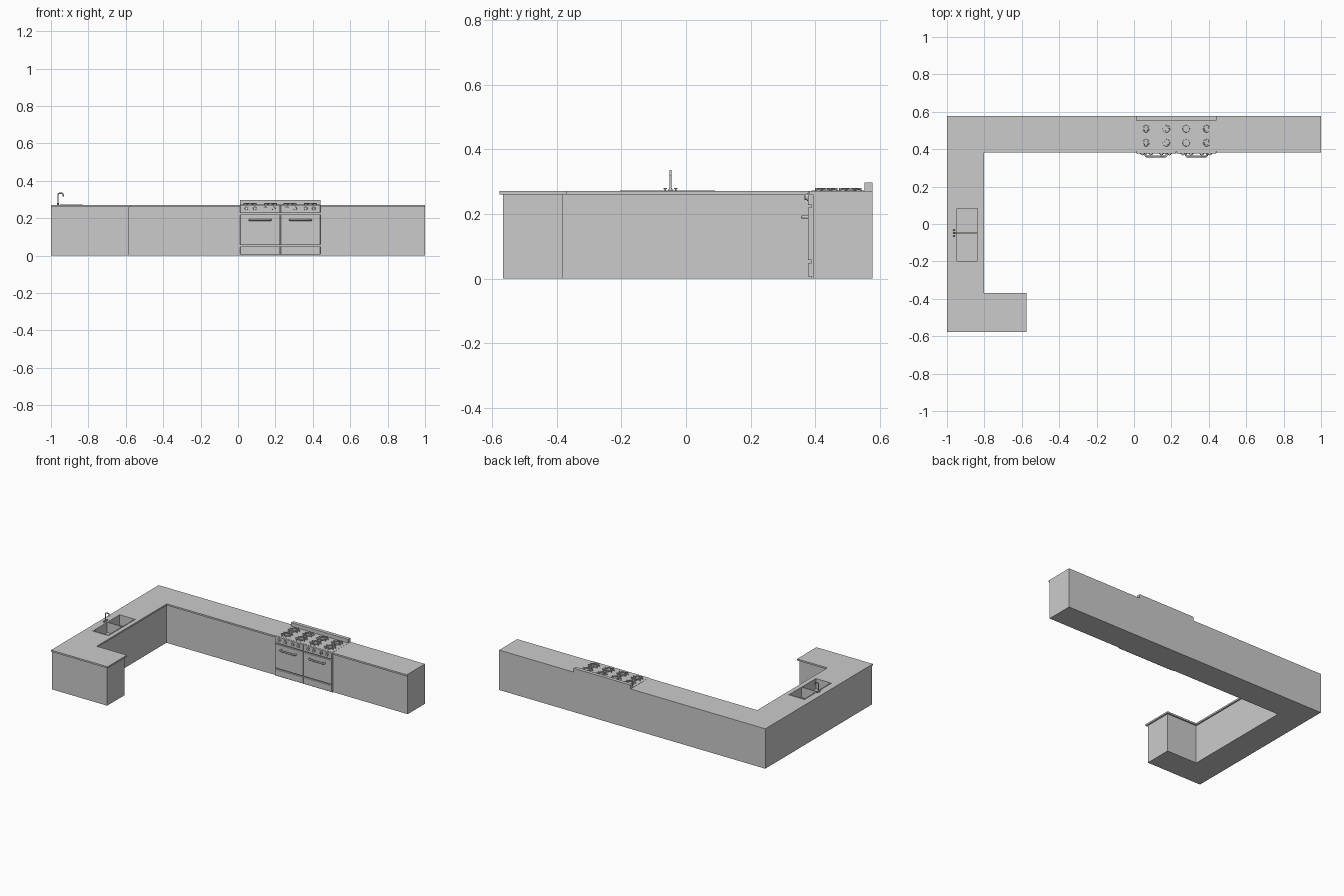
import bpy, bmesh, math
from mathutils import Vector, Matrix

if "Cube" in bpy.data.objects:
    bpy.data.objects.remove(bpy.data.objects["Cube"])


def finish(bm, name, smooth=False):
    bmesh.ops.recalc_face_normals(bm, faces=bm.faces)
    me = bpy.data.meshes.new(name)
    bm.to_mesh(me)
    bm.free()
    ob = bpy.data.objects.new(name, me)
    bpy.context.collection.objects.link(ob)
    if smooth:
        activate(ob)
        bpy.ops.object.shade_smooth_by_angle(angle=math.radians(40))
    return ob


def activate(ob):
    bpy.ops.object.select_all(action='DESELECT')
    ob.select_set(True)
    bpy.context.view_layer.objects.active = ob


def add_box(bm, x0, x1, y0, y1, z0, z1):
    m = Matrix.Translation(((x0 + x1) / 2, (y0 + y1) / 2, (z0 + z1) / 2))
    return bmesh.ops.create_cube(bm, size=1, matrix=m @ Matrix.Diagonal((x1 - x0, y1 - y0, z1 - z0, 1)))


def box(name, *b):
    bm = bmesh.new()
    add_box(bm, *b)
    return finish(bm, name)


def prism(name, pts, z0, z1):
    bm = bmesh.new()
    f = bm.faces.new([bm.verts.new((x, y, z0)) for x, y in pts])
    r = bmesh.ops.extrude_face_region(bm, geom=[f])
    bmesh.ops.translate(bm, vec=(0, 0, z1 - z0), verts=[v for v in r['geom'] if isinstance(v, bmesh.types.BMVert)])
    return finish(bm, name)


def add_cyl(bm, centre, r1, r2, depth, seg=20, rot=Matrix()):
    bmesh.ops.create_cone(bm, cap_ends=True, segments=seg, radius1=r1, radius2=r2,
                          depth=depth, matrix=Matrix.Translation(centre) @ rot)


def tube(name, pts, r):
    cu = bpy.data.curves.new(name, 'CURVE')
    cu.dimensions = '3D'
    cu.bevel_depth, cu.bevel_resolution, cu.use_fill_caps = r, 3, True
    sp = cu.splines.new('POLY')
    sp.points.add(len(pts) - 1)
    for p, c in zip(sp.points, pts):
        p.co = (*c, 1)
    ob = bpy.data.objects.new(name, cu)
    bpy.context.collection.objects.link(ob)
    activate(ob)
    bpy.ops.object.convert(target='MESH')
    bpy.ops.object.shade_smooth_by_angle(angle=math.radians(50))


TOP, LIP, B = 0.271, 0.26, 0.577
SX0, SX1 = 0.012, 0.44          # cooker sides


def u_outline(inset):
    i = inset
    return [(-1, B), (-1, -B + i), (-0.576 - i, -B + i), (-0.576 - i, -0.37 - i),
            (-0.803 - i, -0.37 - i), (-0.803 - i, 0.383 + i), (SX0, 0.383 + i), (SX0, B)]


# cabinets and worktops either side of the cooker
cabinet = prism("cabinet_left", u_outline(0.01), 0, LIP)
worktop = prism("worktop_left", u_outline(0), LIP, TOP)
box("cabinet_right", SX1, 1, 0.393, B, 0, LIP)
box("worktop_right", SX1, 1, 0.383, B, LIP, TOP)

# sink opening
KX0, KX1, KY0, KY1, MID = -0.953, -0.831, -0.204, 0.089, -0.048
cutter = box("sink_cutter", KX0 + 0.002, KX1 - 0.002, KY0 + 0.002, KY1 - 0.002, 0.195, 0.3)
for ob in (cabinet, worktop):
    mod = ob.modifiers.new("sink_hole", 'BOOLEAN')
    mod.operation, mod.object, mod.solver = 'DIFFERENCE', cutter, 'EXACT'
    activate(ob)
    bpy.ops.object.modifier_apply(modifier=mod.name)
bpy.data.objects.remove(cutter)

# double sink: two open bowls and a thin raised rim
bm = bmesh.new()
w, RZ = 0.006, TOP + 0.002
add_box(bm, KX0, KX1, KY0, KY0 + w, 0.2, RZ)
add_box(bm, KX0, KX1, KY1 - w, KY1, 0.2, RZ)
add_box(bm, KX0, KX1, MID - w / 2, MID + w / 2, 0.2, RZ)
for x in (KX0, KX1 - w):
    add_box(bm, x, x + w, KY0, KY1, 0.2, RZ)
add_box(bm, KX0 + 0.002, KX1 - 0.002, KY0 + 0.002, KY1 - 0.002, 0.197, 0.203)
for y in ((KY0 + MID) / 2, (KY1 + MID) / 2):
    add_cyl(bm, ((KX0 + KX1) / 2, y, 0.2035), 0.009, 0.009, 0.002)
finish(bm, "sink")

# tap with curved spout and two valves
FX, FY = -0.962, -0.048
arc = [(FX + 0.008 - 0.008 * math.cos(a), FY, 0.325 + 0.008 * math.sin(a))
       for a in [i * math.pi / 10 for i in range(6)]]
arc += [(FX + 0.020 + 0.007 * math.sin(a), FY, 0.326 + 0.007 * math.cos(a))
        for a in [i * math.pi / 10 for i in range(6)]]
tube("tap_spout", [(FX, FY, TOP)] + arc + [(FX + 0.027, FY, 0.317)], 0.0035)
bm = bmesh.new()
add_cyl(bm, (FX, FY, TOP + 0.005), 0.006, 0.005, 0.01)
for s in (-1, 1):
    add_cyl(bm, (FX, FY + s * 0.016, TOP + 0.004), 0.003, 0.002, 0.008)
    for rot in (Matrix.Rotation(math.pi / 2, 4, 'X'), Matrix.Rotation(math.pi / 2, 4, 'Y')):
        add_cyl(bm, (FX, FY + s * 0.016, TOP + 0.008), 0.0018, 0.0018, 0.011, 10, rot)
finish(bm, "tap_valves", True)

# cooker body and back upstand
box("cooker_body", SX0, SX1, 0.388, B, 0, TOP + 0.001)
box("cooker_upstand", SX0, SX1, 0.553, B, TOP, 0.297)

# front panels: control strip, door and drawer on each half, with bevelled edges
CX = (SX0 + SX1) / 2
for side, x0, x1 in (("left", SX0, CX - 0.002), ("right", CX + 0.002, SX1)):
    for part, z0, z1 in (("drawer", 0.006, 0.049), ("door", 0.057, 0.220), ("controls", 0.228, TOP)):
        ob = box(f"{part}_{side}", x0, x1, 0.377, 0.390, z0, z1)
        bev = ob.modifiers.new("edges", 'BEVEL')
        bev.width, bev.segments = 0.002, 2
    # bowed door handle
    h0, h1, hz = x0 + 0.05, x1 - 0.05, 0.191
    tube(f"door_handle_{side}", [(h0, 0.379, hz), (h0, 0.366, hz), (h0 + 0.006, 0.361, hz),
                                 (h1 - 0.006, 0.361, hz), (h1, 0.366, hz), (h1, 0.379, hz)], 0.0055)

# control knobs: skirt, dial and grip
bm = bmesh.new()
rx = Matrix.Rotation(math.pi / 2, 4, 'X')
for x in (0.045, 0.09, 0.147, 0.19, 0.262, 0.305, 0.362, 0.405):
    add_cyl(bm, (x, 0.3755, 0.252), 0.0125, 0.0125, 0.003, 24, rx)
    add_cyl(bm, (x, 0.3725, 0.252), 0.010, 0.008, 0.007, 24, rx)
    add_box(bm, x - 0.002, x + 0.002, 0.367, 0.372, 0.244, 0.260)
finish(bm, "control_knobs", True)

# eight burners: base, cap, ring and radial pan supports
for row, y in enumerate((0.434, 0.509)):
    for col, x in enumerate((0.064, 0.173, 0.279, 0.388)):
        bm = bmesh.new()
        add_cyl(bm, (x, y, TOP + 0.002), 0.020, 0.018, 0.004, 24)
        add_cyl(bm, (x, y, TOP + 0.005), 0.013, 0.012, 0.003, 24)
        # square-section support ring, spun round the burner centre
        q = [bm.verts.new((x + r, y, z)) for r, z in
             ((0.025, 0.275), (0.029, 0.275), (0.029, 0.279), (0.025, 0.279))]
        prof = [bm.edges.new((q[i], q[(i + 1) % 4])) for i in range(4)]
        bmesh.ops.spin(bm, geom=q + prof, cent=(x, y, 0), axis=(0, 0, 1),
                       angle=math.tau, steps=24, use_merge=True)
        for k in range(8):
            turn = Matrix.Rotation(k * math.tau / 8 + math.tau / 16, 4, 'Z')
            parts = add_box(bm, 0.012, 0.037, -0.002, 0.002, 0.276, 0.280)['verts']
            parts += add_box(bm, 0.033, 0.037, -0.002, 0.002, TOP, 0.277)['verts']
            bmesh.ops.transform(bm, matrix=Matrix.Translation((x, y, 0)) @ turn, verts=parts)
        finish(bm, f"burner_{row}_{col}", True)
